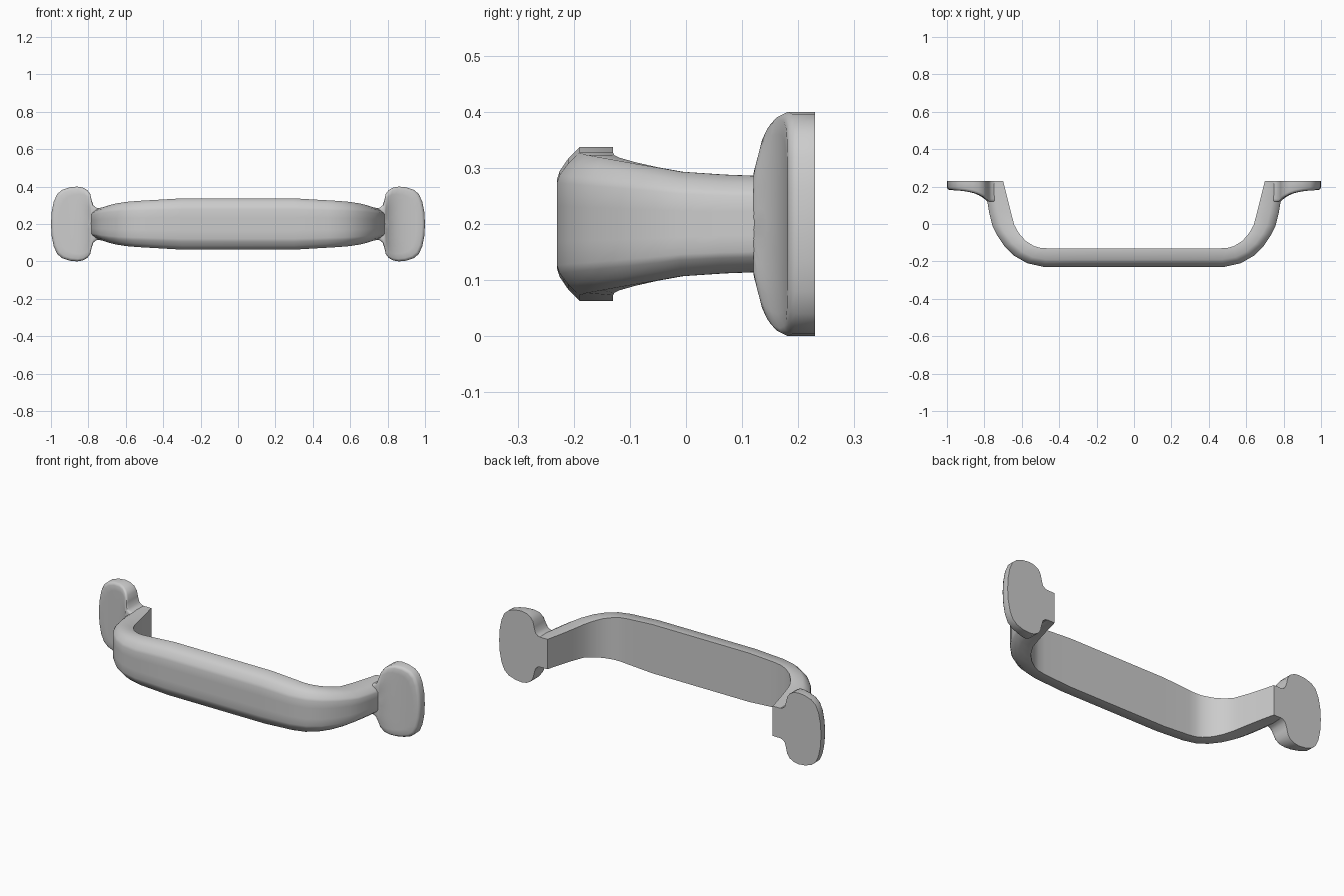
import bpy, bmesh, math

if "Cube" in bpy.data.objects:
    bpy.data.objects.remove(bpy.data.objects["Cube"])

ZC = 0.2  # height of the handle's centre line


def loft(name, rings, mirror=False):
    """Skin closed rings of points and cap both ends."""
    bm = bmesh.new()
    loops = [[bm.verts.new(p) for p in r] for r in rings]
    n = len(loops[0])
    for a, b in zip(loops, loops[1:]):
        for i in range(n):
            j = (i + 1) % n
            bm.faces.new((a[i], a[j], b[j], b[i]))
    bm.faces.new(loops[0][::-1])
    bm.faces.new(loops[-1])
    bmesh.ops.recalc_face_normals(bm, faces=bm.faces[:])
    me = bpy.data.meshes.new(name)
    bm.to_mesh(me)
    bm.free()
    ob = bpy.data.objects.new(name, me)
    bpy.context.collection.objects.link(ob)
    if mirror:
        m = ob.modifiers.new("mirror", 'MIRROR')
        m.use_axis = (True, False, False)
    bpy.ops.object.select_all(action='DESELECT')
    ob.select_set(True)
    bpy.context.view_layer.objects.active = ob
    bpy.ops.object.shade_smooth_by_angle(angle=math.radians(52))
    return ob


# Grip: D-shaped section swept along a U, flat on the back
# stations: inner x, y, outer x, y, half height
stations = [
    (.700, .23, .800, .23, .084),
    (.680, .15, .786, .13, .085),
    (.660, .07, .774, .06, .088),
    (.640, -.005, .757, -.01, .093),
    (.615, -.05, .735, -.055, .101),
    (.580, -.09, .695, -.115, .110),
    (.535, -.118, .640, -.170, .118),
    (.500, -.128, .570, -.210, .123),
    (.460, -.130, .480, -.230, .127),
    (.300, -.130, .300, -.230, .137),
]
half = [(0, 1), (.6, 1), (.8, .85), (.95, .69), (1, .58), (1, .25)]
section = half + [(t, -s) for t, s in reversed(half)]


def grip_ring(st, side):
    xi, yi, xo, yo, h = st
    return [(side * (xi + (xo - xi) * t), yi + (yo - yi) * t, ZC + h * s)
            for t, s in section]


loft("grip", [grip_ring(s, 1) for s in stations]
     + [grip_ring(s, -1) for s in reversed(stations)])

# Mounting feet: rounded plates whose front rises towards the leg
edge = [(.74, .082), (.76, .088), (.774, .100), (.783, .130), (.790, .160),
        (.805, .181), (.83, .195), (.86, .2), (.90, .196), (.94, .183),
        (.967, .160), (.985, .120), (.996, .065)]
outline = edge + [(1, 0)] + [(x, -z) for x, z in reversed(edge)]


def front_y(x, z):
    dx = max(0, x - .785)
    dz = max(0, abs(z) - .09)
    return .12 + .063 * (1 - math.exp(-18 * math.hypot(dx, .25 * dz)))


def foot_ring(f, drop=0, y=None):
    ring = []
    for px, pz in outline:
        x, z = .78 + (px - .78) * f, pz * f
        ring.append((x, front_y(x, z) + drop if y is None else y, ZC + z))
    return ring


loft("mounting_foot",
     [foot_ring(1, y=.23), foot_ring(1, .014), foot_ring(.975, .004)]
     + [foot_ring(f) for f in (.93, .8, .65, .5, .36, .24, .14, .05)],
     mirror=True)
